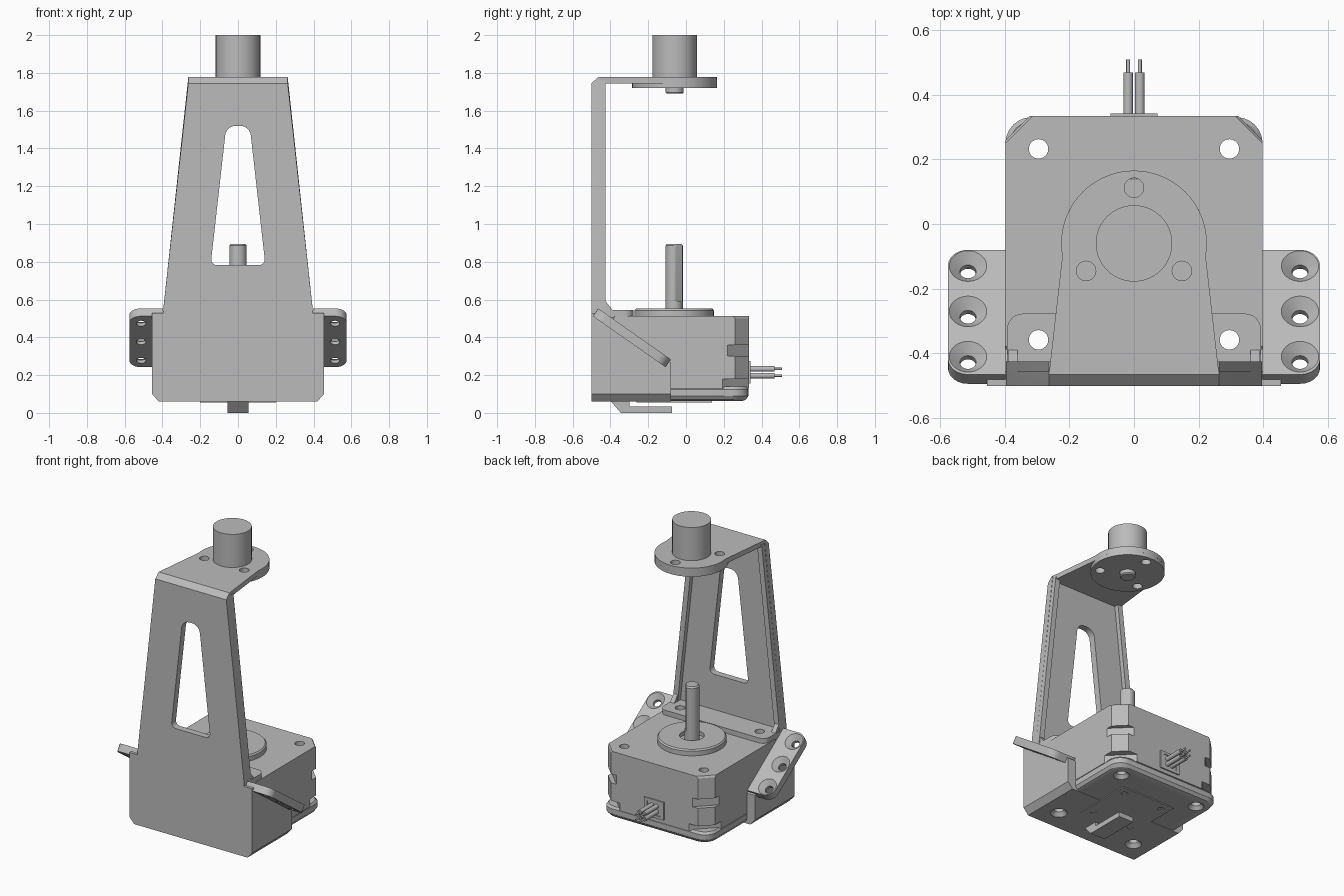
import bpy, bmesh, math
from mathutils import Vector

if "Cube" in bpy.data.objects:
    bpy.data.objects.remove(bpy.data.objects["Cube"])

grey = bpy.data.materials.new("mid grey")
grey.diffuse_color = (0.5, 0.5, 0.5, 1)
grey.use_nodes = True
grey.node_tree.nodes["Principled BSDF"].inputs["Base Color"].default_value = grey.diffuse_color
CY = -0.063  # motor axis


def loft(name, rings):
    """Closed solid through rings with equal point counts."""
    bm = bmesh.new()
    vr = [[bm.verts.new(p) for p in r] for r in rings]
    n = len(vr[0])
    for a, b in zip(vr, vr[1:]):
        for i in range(n):
            bm.faces.new((a[i], a[(i + 1) % n], b[(i + 1) % n], b[i]))
    bm.faces.new(vr[0])
    bm.faces.new(vr[-1])
    bmesh.ops.recalc_face_normals(bm, faces=bm.faces)
    me = bpy.data.meshes.new(name)
    bm.to_mesh(me)
    bm.free()
    me.materials.append(grey)
    ob = bpy.data.objects.new(name, me)
    bpy.context.collection.objects.link(ob)
    return ob


def flat(pts, z):
    return [(x, y, z) for x, y in pts]


def circle(x, y, r, n=48):
    return [(x + r * math.cos(i * math.tau / n), y + r * math.sin(i * math.tau / n)) for i in range(n)]


def lathe(name, x, y, prof, n=48):
    return loft(name, [flat(circle(x, y, r, n), z) for r, z in prof])


def rounded(pts, rad, steps=6):
    """Polygon with corners softened by the matching radius."""
    out = []
    for i, p in enumerate(pts):
        p, a, b = Vector(p), Vector(pts[i - 1]), Vector(pts[(i + 1) % len(pts)])
        if rad[i] == 0:
            out.append(tuple(p))
            continue
        s, e = p + (a - p).normalized() * rad[i], p + (b - p).normalized() * rad[i]
        for k in range(steps + 1):
            t = k / steps
            q = s * (1 - t) ** 2 + e * t * t
            w = (1 - t) ** 2 + t * t + 1.414 * t * (1 - t)
            out.append(tuple((q + p * 1.414 * t * (1 - t)) / w))
    return out


def rect(hx, y0, y1):
    return [(-hx, y0), (hx, y0), (hx, y1), (-hx, y1)]


def cut(ob, cutters):
    for c in cutters:
        c.hide_render = True
        m = ob.modifiers.new("cut", 'BOOLEAN')
        m.object, m.solver = c, 'EXACT'
    bpy.context.view_layer.update()
    dg = bpy.context.evaluated_depsgraph_get()
    me = bpy.data.meshes.new_from_object(ob.evaluated_get(dg))
    ob.modifiers.clear()
    ob.data = me


def drop(cutters):
    for c in cutters:
        bpy.data.objects.remove(c)


# Motor body with chamfered, notched corners
def octagon(c, h=0.397):
    pts = []
    for sx, sy in ((1, 1), (-1, 1), (-1, -1), (1, -1)):
        pair = [(sx * h, CY + sy * (h - c)), (sx * (h - c), CY + sy * h)]
        pts += pair if sx * sy > 0 else pair[::-1]
    return pts


layers = ((0.13, 0.14), (0.18, 0.14), (0.18, 0.075), (0.30, 0.075), (0.30, 0.115),
          (0.36, 0.115), (0.36, 0.075), (0.50, 0.075), (0.512, 0.085))
body = loft("motor_body", [flat(octagon(c), z) for z, c in layers])

# Motor base with rounded bottom edge
base = loft("motor_base", [flat(rounded(rect(0.397 - i, CY - 0.397 + i, CY + 0.393 - i), [0.08] * 4), z)
                           for z, i in ((0.063, 0.03), (0.07, 0.013), (0.09, 0), (0.125, 0), (0.14, 0.01))])

# Boss and D-cut shaft
lathe("motor_boss", 0, CY, ((0.21, 0.5), (0.21, 0.543), (0.202, 0.552), (0.075, 0.552), (0.075, 0.525)), 64)


def d_ring(r, z, cutoff):
    pts = []
    for x, y in circle(0, 0, r, 40):
        over = max(0, 0.78 * x + 0.626 * y - cutoff)
        pts.append((x - 0.78 * over, CY + y - 0.626 * over, z))
    return pts


loft("motor_shaft", [d_ring(0.046, 0.51, 1), d_ring(0.046, 0.59, 1), d_ring(0.046, 0.59, 0.038),
                     d_ring(0.046, 0.885, 0.038), d_ring(0.038, 0.895, 0.034)])

# Bracket floor, and foot flange shaped round the boss
floor = loft("bracket_floor", [flat(rect(0.42, -0.48, -0.08), z) for z in (0.06, 0.1)])
foot = loft("bracket_foot", [flat(rounded(rect(0.393, -0.47, -0.277), [0, 0, 0.05, 0.05]), z) for z in (0.505, 0.545)])
ring = [lathe("boss_cutter", 0, CY, ((0.218, 0.4), (0.218, 0.7)))]
cut(foot, ring)
drop(ring)

# Four countersunk through holes
holes = [lathe("bolt_cutter", sx * 0.295, y, ((0.06, 0.05), (0.03, 0.085), (0.03, 0.7)), 32)
         for sx in (1, -1) for y in (CY - 0.295, CY + 0.295)]
for ob in (body, base, floor, foot):
    cut(ob, holes)
drop(holes)


# Upright front plate with window
def plate_ring(y, top):
    half = [(0.42, 0.06), (0.455, 0.10), (0.455, 0.53), (0.395, 0.53), (0.395, 0.555), (0.263, top)]
    return [(x, y, z) for x, z in half + [(-x, z) for x, z in half[::-1]]]


plate = loft("front_plate", [plate_ring(-0.5, 1.745), plate_ring(-0.465, 1.778), plate_ring(-0.455, 1.778)])
win = rounded([(-0.145, 0.782), (0.145, 0.782), (0.062, 1.52), (-0.062, 1.52)], [0.035, 0.035, 0.05, 0.05])
window = [loft("window_cutter", [[(x, y, z) for x, z in win] for y in (-0.6, -0.3)])]
cut(plate, window)
drop(window)

# Head plate, disc, top cylinder and lower boss
arc = [(0.225 * math.cos(math.radians(a)), -0.06 + 0.225 * math.sin(math.radians(a))) for a in range(-10, 191, 5)]
head = loft("head_plate", [flat([(0.263, -0.465)] + arc + [(-0.263, -0.465)], z) for z in (1.745, 1.778)])
disc = lathe("head_disc", 0, -0.06, ((0.225, 1.72), (0.225, 1.75)), 64)
drills = [lathe("head_cutter", x, y, ((0.03, 1.6), (0.03, 1.9)), 32)
          for x, y in ((0, 0.112), (0.148, -0.145), (-0.148, -0.145))]
for ob in (head, disc):
    cut(ob, drills)
drop(drills)
lathe("top_cylinder", 0, -0.06, ((0.118, 1.76), (0.118, 2.0)), 64)
lathe("lower_boss", 0, -0.06, ((0.042, 1.69), (0.048, 1.697), (0.048, 1.73)), 32)

# Mirrored side parts
for s, side in ((1, "right"), (-1, "left")):
    # stiffening rib and its small gusset
    rib = [(0.395, 0.54), (0.395, 0.555), (0.263, 1.76), (0.228, 1.76), (0.36, 0.54)]
    loft("plate_rib_" + side, [[(s * x, y, z) for x, z in rib] for y in (-0.46, -0.425)])
    gus = [(-0.44, 0.54), (-0.385, 0.54), (-0.425, 0.59), (-0.44, 0.59)]
    loft("gusset_" + side, [[(s * x, y, z) for y, z in gus] for x in (0.36, 0.39)])
    # side wall under the sloping tab, chamfered at the bottom
    loft("side_wall_" + side, [[(s * x, -0.49, b), (s * x, -0.08, b), (s * x, -0.08, 0.265), (s * x, -0.475, 0.54)]
                               for x, b in ((0.39, 0.06), (0.42, 0.06), (0.455, 0.10))])

    # sloping tab with three countersunk holes
    def on_tab(x, v, h):
        return (s * x, -0.465 + 0.819 * v + 0.574 * h, 0.553 - 0.574 * v + 0.819 * h)

    out = rounded([(0.397, 0), (0.575, 0), (0.575, 0.47), (0.397, 0.47)], [0, 0.06, 0.06, 0])
    tab = loft("mount_tab_" + side, [[on_tab(x, v, h) for x, v in out] for h in (-0.05, 0)])
    sinks = [loft("tab_cutter", [[on_tab(x, v, h) for x, v in circle(0.513, c, r, 32)]
                                 for r, h in ((0.061, 0.003), (0.025, -0.03), (0.025, -0.08))])
             for c in (0.067, 0.238, 0.409)]
    cut(tab, sinks)
    drop(sinks)

# Hook under the base
hook = [(-0.397, 0.07), (-0.397, 0.06), (-0.345, 0), (-0.074, 0), (-0.074, 0.033), (-0.3, 0.033), (-0.3, 0.07)]
loft("base_hook", [[(x, y, z) for y, z in hook] for x in (-0.055, 0.055)])

# Thin cover panel under the base with four screw holes
panel = loft("cover_panel", [flat(rect(0.2, CY - 0.2, CY + 0.2), z) for z in (0.056, 0.066)])
pins = [lathe("pin_cutter", sx * 0.145, CY + sy * 0.145, ((0.02, 0.04), (0.02, 0.062)), 24)
        for sx in (1, -1) for sy in (1, -1)]
cut(panel, pins)
drop(pins)

# Rear connector: frame with four stepped wires
frame = loft("connector_frame", [[(x, y, z) for x, z in rect(0.073, 0.155, 0.275)] for y in (0.31, 0.342)])
slot = [loft("slot_cutter", [[(x, y, z) for x, z in rect(0.05, 0.172, 0.258)] for y in (0.336, 0.4)])]
cut(frame, slot)
drop(slot)
for x in (-0.018, 0.018):
    for z in (0.197, 0.233):
        loft("wire", [[(px, y, pz) for px, pz in circle(x, z, r, 16)]
                      for y, r in ((0.32, 0.015), (0.468, 0.015), (0.468, 0.006), (0.508, 0.006))])

# Smooth curved faces, keep sharp edges
bpy.ops.object.select_all(action='SELECT')
bpy.context.view_layer.objects.active = body
bpy.ops.object.shade_smooth_by_angle(angle=math.radians(30))
